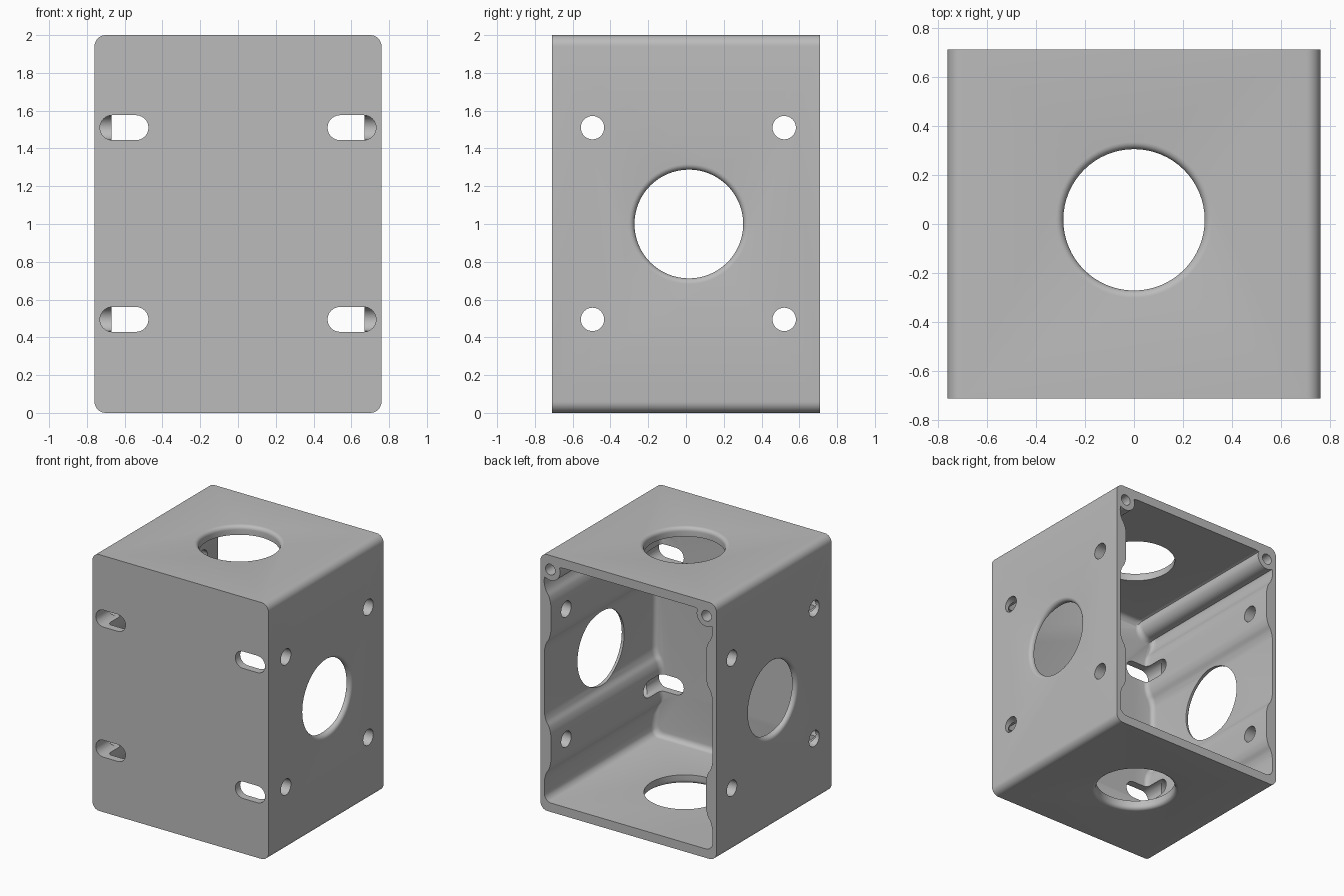
import bpy, bmesh, math
from mathutils import Vector

if "Cube" in bpy.data.objects:
    bpy.data.objects.remove(bpy.data.objects["Cube"])

HALF_X, HALF_Y, HEIGHT = 0.76, 0.71, 2.0
LEVELS = (0.495, 1.51)      # heights of the mounting holes
MID = HEIGHT / 2

grey = bpy.data.materials.new("plain grey")
grey.use_nodes = True
grey.diffuse_color = (0.5, 0.5, 0.5, 1)
grey.node_tree.nodes["Principled BSDF"].inputs["Base Color"].default_value = (0.5, 0.5, 0.5, 1)


def loft(name, rings):
    """Closed solid through a list of equal-length point rings."""
    bm = bmesh.new()
    loops = [[bm.verts.new(p) for p in ring] for ring in rings]
    n = len(loops[0])
    for a, b in zip(loops, loops[1:]):
        for i in range(n):
            j = (i + 1) % n
            bm.faces.new((a[i], a[j], b[j], b[i]))
    bm.faces.new(loops[0])
    bm.faces.new(loops[-1])
    bmesh.ops.recalc_face_normals(bm, faces=bm.faces)
    mesh = bpy.data.meshes.new(name)
    bm.to_mesh(mesh)
    bm.free()
    mesh.materials.append(grey)
    obj = bpy.data.objects.new(name, mesh)
    bpy.context.collection.objects.link(obj)
    return obj


def arc(cx, cz, r, start, end, steps):
    return [(cx + r * math.cos(math.radians(start + (end - start) * i / steps)),
             cz + r * math.sin(math.radians(start + (end - start) * i / steps)))
            for i in range(steps + 1)]


def soften(points, size):
    """Round the corners of a closed profile by cutting them twice."""
    for _ in range(2):
        out = []
        for i, p in enumerate(points):
            p = Vector(p)
            for q in (points[i - 1], points[(i + 1) % len(points)]):
                d = Vector(q) - p
                out.append(p + d.normalized() * min(size, d.length * 0.3))
        points = out
        size *= 0.35
    return [tuple(p) for p in points]


def at_y(profile, y, scale=1.0):
    return [(x * scale, y, MID + (z - MID) * scale) for x, z in profile]


def cut(body, cutter):
    cutter.hide_render = True
    mod = body.modifiers.new("cut", 'BOOLEAN')
    mod.operation = 'DIFFERENCE'
    mod.solver = 'EXACT'
    mod.object = cutter
    bpy.context.view_layer.objects.active = body
    bpy.ops.object.modifier_apply(modifier=mod.name)
    bpy.data.objects.remove(cutter)


# Outer block with rounded lengthwise edges
R = 0.06
outline = []
for k, (sx, z) in enumerate(((1, HEIGHT - R), (-1, HEIGHT - R), (-1, R), (1, R))):
    outline += arc(sx * (HALF_X - R), z, R, 90 * k, 90 * k + 90, 8)
box = loft("enclosure_box", [at_y(outline, -HALF_Y), at_y(outline, HALF_Y)])

# Cavity: thick pads at the mounting holes, screw bosses in the upper corners
WALL, PAD, FLOOR = 0.725, 0.67, 0.07
BOSS_X, BOSS_Z = 0.674, 1.89
side = [(WALL, FLOOR)]
for z in LEVELS:
    side += [(WALL, z - 0.22), (PAD, z - 0.15), (PAD, z + 0.15), (WALL, z + 0.22)]
side += arc(BOSS_X, BOSS_Z, 0.085, -50, -208, 12)
profile = soften(side + [(-x, z) for x, z in reversed(side)], 0.035)
rings = []
for i in range(6):
    a = math.radians(18 * i)
    rings.append(at_y(profile, -0.61 - 0.04 * math.cos(a), 1 - 0.045 * (1 - math.sin(a))))
rings.append(at_y(profile, HALF_Y + 0.1))
cut(box, loft("cavity_cutter", rings))


# Large openings with rounded outer rims
def flared(name, half, place):
    hole, lip, rings = 0.288, 0.03, []
    rim = [(half + 0.05, hole + lip)]
    rim += [(half - lip * (1 - math.cos(math.radians(15 * i))),
             hole + lip * (1 - math.sin(math.radians(15 * i)))) for i in range(7)]
    rim += [(-d, r) for d, r in reversed(rim)]
    for d, r in rim:
        rings.append([place(d, u, v) for u, v in arc(0, 0, r, 0, 354.375, 63)])
    return loft(name, rings)


cut(box, flared("side_opening_cutter", HALF_X, lambda d, u, v: (d, u + 0.015, v + MID)))
cut(box, flared("top_opening_cutter", MID, lambda d, u, v: (u, v + 0.017, d + MID)))

for z in LEVELS:
    # Round mounting holes through both side walls
    for y in (-0.495, 0.52):
        ring = arc(y, z, 0.062, 0, 348.75, 31)
        cut(box, loft("side_hole_cutter", [[(x, a, b) for a, b in ring] for x in (-0.9, 0.9)]))
    # Slots in the front, running back into the side holes
    for s in (-1, 1):
        slot = arc(s * 0.6025 + 0.0625, z, 0.066, -90, 90, 12)
        slot += arc(s * 0.6025 - 0.0625, z, 0.066, 90, 270, 12)
        cut(box, loft("slot_cutter", [at_y(slot, -0.8), at_y(slot, -0.495)]))

# Screw holes in the bosses
for s in (-1, 1):
    ring = arc(s * BOSS_X, BOSS_Z, 0.042, 0, 345, 23)
    cut(box, loft("screw_hole_cutter", [at_y(ring, 0.2), at_y(ring, 0.8)]))

bpy.ops.object.select_all(action='DESELECT')
box.select_set(True)
bpy.context.view_layer.objects.active = box
bpy.ops.object.shade_smooth_by_angle(angle=math.radians(35))
